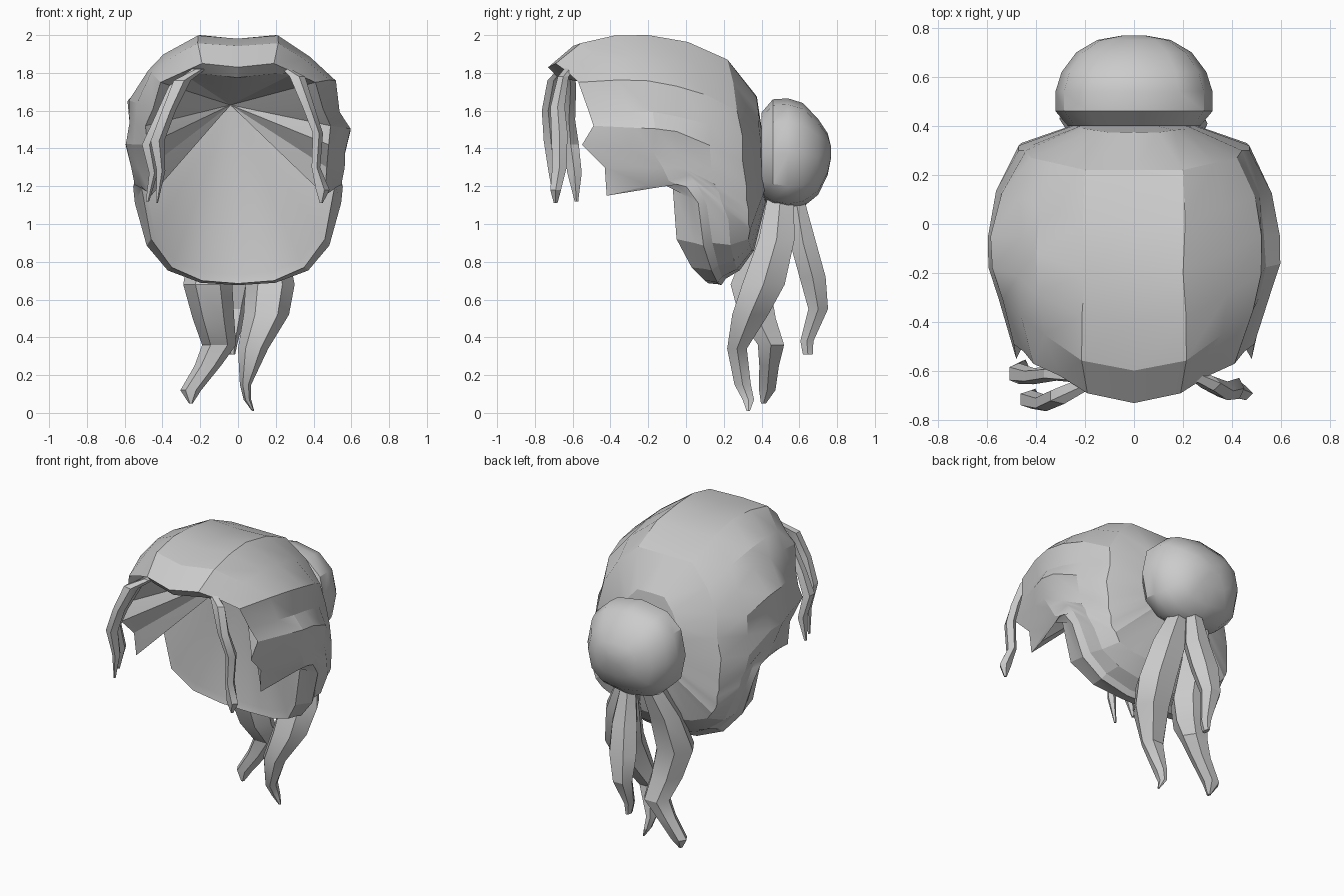
import bpy, bmesh, math
from mathutils import Vector as V

hair = bpy.data.materials.new("hair_grey")
hair.diffuse_color = (0.6, 0.6, 0.6, 1)


def finish(name, bm, angle=28):
    bmesh.ops.remove_doubles(bm, verts=bm.verts, dist=0.0005)
    bmesh.ops.recalc_face_normals(bm, faces=bm.faces)
    me = bpy.data.meshes.new(name)
    bm.to_mesh(me)
    bm.free()
    me.materials.append(hair)
    ob = bpy.data.objects.new(name, me)
    bpy.context.collection.objects.link(ob)
    bpy.ops.object.select_all(action='DESELECT')
    ob.select_set(True)
    bpy.context.view_layer.objects.active = ob
    bpy.ops.object.shade_smooth_by_angle(angle=math.radians(angle))
    return ob


def loft(bm, rings):
    """Skin closed rings and cap both ends."""
    rows = [[bm.verts.new(p) for p in r] for r in rings]
    n = len(rows[0])
    for a, b in zip(rows, rows[1:]):
        for i in range(n):
            j = (i + 1) % n
            bm.faces.new((a[i], a[j], b[j], b[i]))
    bm.faces.new(rows[0])
    bm.faces.new(rows[-1])


# Cap: locks run from the hairline over the widest part to the bun
# each row: hairline point, widest point, back point (right half, top to bottom)
locks = [
    ((0, -.73, 1.83), (0, -.20, 1.98), (0, .22, 1.87)),
    ((.19, -.69, 1.85), (.20, -.20, 2.0), (.20, .22, 1.87)),
    ((.30, -.62, 1.80), (.38, -.12, 1.87), (.33, .25, 1.75)),
    ((.41, -.57, 1.75), (.52, -.05, 1.73), (.42, .27, 1.60)),
    ((.45, -.52, 1.61), (.53, -.05, 1.57), (.44, .30, 1.46)),
    ((.49, -.49, 1.52), (.595, -.05, 1.49), (.47, .30, 1.33)),
    ((.48, -.55, 1.42), (.56, -.05, 1.37), (.47, .32, 1.20)),
    ((.47, -.43, 1.30), (.56, -.02, 1.30), (.47, .32, 1.13)),
    ((.46, -.42, 1.15), (.545, .02, 1.26), (.46, .33, 1.08)),
    ((.48, -.30, 1.17), (.54, .04, 1.23), (.46, .33, 1.03)),
    ((.51, -.20, 1.25), (.535, .07, 1.19), (.45, .33, 1.0)),
    ((.51, -.07, 1.19), (.525, .11, 1.10), (.43, .34, .97)),
    ((.46, -.05, .92), (.465, .14, .90), (.39, .33, .92)),
    ((.35, .03, .77), (.36, .17, .78), (.28, .34, .88)),
    ((.19, .10, .70), (.19, .19, .72), (.14, .35, .86)),
    ((0, .12, .685), (0, .21, .71), (0, .36, .86)),
]
# the left side bulges at other heights: row -> (x, z) of its widest point
left_bulge = {2: (.40, 1.89), 3: (.46, 1.80), 4: (.585, 1.65), 5: (.565, 1.53), 6: (.595, 1.42)}
pole = V((0, .42, 1.38))
scalp = V((-.04, .1, 1.63))


def lock_points(k, side):
    r, m, b = [V((p[0] * side, p[1], p[2])) for p in locks[k]]
    if side < 0 and k in left_bulge:
        m.x, m.z = -left_bulge[k][0], left_bulge[k][1]
    out = V((m.x, 0, m.z - 1.35)).normalized()
    top = max(0, out.z) ** 2
    w = .5 - .25 * top
    m1 = r * (1 - w) + m * w + out * (.015 + .06 * top)
    m2 = (m + b) / 2 + out * .03
    e = (b + pole) / 2 + V((0, .035 + .02 * top, .05 * top))
    lip = r + (scalp - r) * .05 + V((0, .01, -.045 if k < 2 else 0))
    return [lip, r, m1, (m1 + m) / 2 + out * .02, m, m2, b, e]


n = len(locks)
strips = [lock_points(k, 1) for k in range(n)]
strips += [lock_points(k, -1) for k in range(n - 2, 0, -1)]
bm = bmesh.new()
grid = [[bm.verts.new(p) for p in s] for s in strips]
end, inner = bm.verts.new(pole), bm.verts.new(scalp)
for a, b in zip(grid, grid[1:] + grid[:1]):
    for i in range(len(a) - 1):
        bm.faces.new((a[i], a[i + 1], b[i + 1], b[i]))
    bm.faces.new((a[-1], end, b[-1]))
    bm.faces.new((a[0], b[0], inner))      # coarse inner lining
finish("hair_cap", bm, 20)

# Bun: rings along y (y, half width, half height, centre z)
bm = bmesh.new()
bun = [(.40, .27, .23, 1.36), (.46, .32, .285, 1.375), (.54, .32, .295, 1.37),
       (.62, .295, .275, 1.365), (.70, .235, .20, 1.355), (.75, .15, .11, 1.37),
       (.768, .05, .03, 1.38)]
rings = []
for y, w, h, z in bun:
    ring = []
    for k in range(12):
        t = 2 * math.pi * k / 12
        c, s = math.cos(t), math.sin(t)
        ring.append((w * math.copysign(abs(c) ** .8, c), y, z + h * math.copysign(abs(s) ** .8, s)))
    rings.append(ring)
loft(bm, rings)
finish("bun", bm, 35)


# Loose strands: path of (x, y, z, half width x, half width y)
def strand(name, path, sides=6, turn=0.0):
    bm = bmesh.new()
    loft(bm, [[(x + w * math.cos(2 * math.pi * k / sides + turn),
                y + d * math.sin(2 * math.pi * k / sides + turn), z)
               for k in range(sides)] for x, y, z, w, d in path])
    finish(name, bm)


strand("tail_right", [(.08, .50, 1.14, .06, .08), (.13, .48, .92, .12, .11),
                      (.17, .41, .68, .13, .13), (.15, .34, .52, .12, .11),
                      (.08, .27, .34, .08, .06), (.04, .30, .15, .03, .05),
                      (.05, .33, .07, .02, .035), (.08, .33, .01, .006, .01)])
strand("tail_left", [(-.08, .49, 1.14, .06, .08), (-.14, .42, .92, .11, .10),
                     (-.16, .34, .68, .13, .12), (-.13, .38, .50, .11, .11),
                     (-.10, .45, .36, .09, .08), (-.16, .44, .25, .07, .06),
                     (-.25, .43, .12, .055, .05), (-.25, .41, .05, .01, .015)])
strand("tail_back", [(.02, .58, 1.14, .05, .05), (.02, .62, .90, .09, .08),
                     (.0, .67, .72, .10, .08), (-.02, .70, .55, .07, .06),
                     (-.03, .64, .38, .03, .04), (-.03, .645, .31, .015, .03)])

# Face-framing strands at the hairline
strand("front_lock_right", [(.24, -.61, 1.83, .02, .03), (.31, -.65, 1.78, .045, .03),
                            (.37, -.68, 1.62, .035, .04), (.42, -.67, 1.48, .03, .045),
                            (.41, -.67, 1.30, .025, .04), (.445, -.69, 1.18, .04, .03),
                            (.44, -.69, 1.11, .008, .01)], 5)
strand("front_lock_left", [(-.20, -.65, 1.82, .03, .03), (-.30, -.70, 1.76, .05, .035),
                           (-.37, -.73, 1.60, .04, .035), (-.43, -.715, 1.44, .04, .04),
                           (-.41, -.70, 1.28, .025, .03), (-.43, -.69, 1.11, .006, .008)], 5)
strand("front_lock_outer", [(-.22, -.62, 1.82, .03, .03), (-.33, -.61, 1.73, .045, .03),
                            (-.42, -.62, 1.55, .035, .035), (-.48, -.61, 1.42, .035, .045),
                            (-.45, -.59, 1.27, .025, .04), (-.48, -.58, 1.12, .01, .01)], 5)
